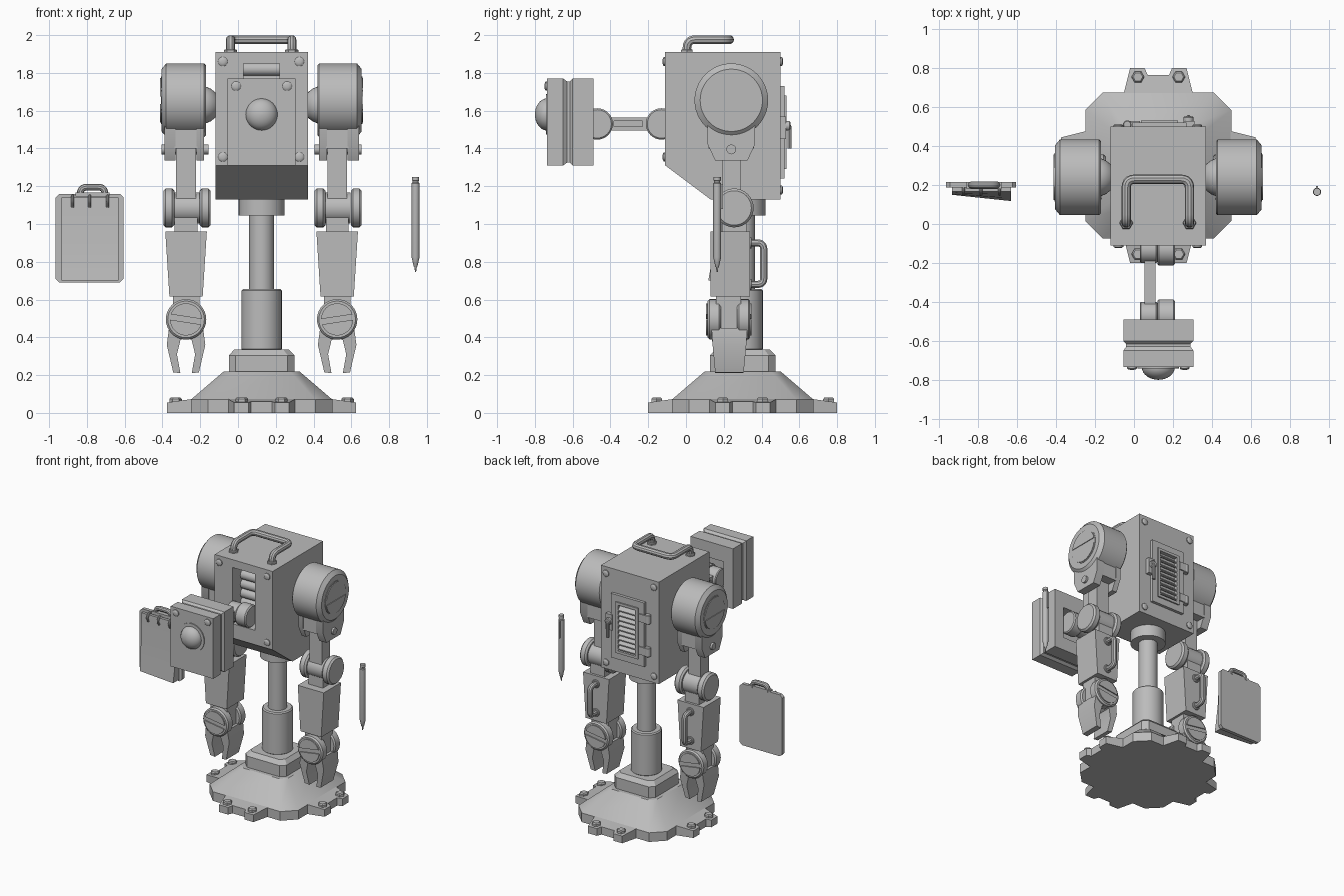
import bpy, bmesh, math
from mathutils import Vector

if "Cube" in bpy.data.objects:
    bpy.data.objects.remove(bpy.data.objects["Cube"])

GREY = bpy.data.materials.new("plain_grey")
GREY.diffuse_color = (0.5, 0.5, 0.5, 1)
GREY.use_nodes = True
GREY.node_tree.nodes["Principled BSDF"].inputs["Base Color"].default_value = GREY.diffuse_color
CX, CY = 0.125, 0.30            # column axis


def at(axis, u, v, t):
    """Point from profile coordinates u, v and position t along the axis."""
    return {'X': (t, u, v), 'Y': (u, t, v), 'Z': (u, v, t)}[axis]


def loft(name, rings):
    """Skin a list of equal-sized loops and cap both ends."""
    bm = bmesh.new()
    loops = [[bm.verts.new(p) for p in r] for r in rings]
    n = len(loops[0])
    for a, b in zip(loops, loops[1:]):
        for i in range(n):
            j = (i + 1) % n
            bm.faces.new((a[i], a[j], b[j], b[i]))
    bm.faces.new(loops[0])
    bm.faces.new(loops[-1])
    bmesh.ops.recalc_face_normals(bm, faces=bm.faces)
    me = bpy.data.meshes.new(name)
    bm.to_mesh(me)
    bm.free()
    ob = bpy.data.objects.new(name, me)
    bpy.context.collection.objects.link(ob)
    me.materials.append(GREY)
    return ob


def prism(name, axis, pts, t0, t1):
    return loft(name, [[at(axis, u, v, t) for u, v in pts] for t in (t0, t1)])


def box(name, x0, x1, y0, y1, z0, z1):
    return prism(name, 'Z', [(x0, y0), (x1, y0), (x1, y1), (x0, y1)], z0, z1)


def turned(name, axis, c, sections, n=32):
    """Round part: c is the centre (u, v), sections are (t, radius)."""
    return loft(name, [[at(axis, c[0] + r * math.cos(math.tau * i / n),
                           c[1] + r * math.sin(math.tau * i / n), t) for i in range(n)]
                       for t, r in sections])


def disc(name, axis, c, r, t0, t1, bev=0.0, n=32):
    s = [(t0, r - bev), (t0 + bev, r), (t1 - bev, r), (t1, r - bev)] if bev else [(t0, r), (t1, r)]
    return turned(name, axis, c, s, n)


def bolt(name, axis, c, r, t, h):
    """Domed bolt head rising by signed height h."""
    return turned(name, axis, c, [(t - h * .2, r), (t + h * .5, r), (t + h * .85, r * .75), (t + h, r * .35)], 14)


def slotted_cap(name, axis, c, r, t, h, tilt):
    """Screw head: two raised half discs with a slot between."""
    for k in (0, 1):
        arc = [tilt + k * math.pi + 0.17 + (math.pi - 0.34) * i / 14 for i in range(15)]
        prism(name, axis, [(c[0] + r * math.cos(a), c[1] + r * math.sin(a)) for a in arc], t, t + h)


def tube(name, pts, r, fillet=0.04):
    """Round bar through pts with rounded corners."""
    P = [Vector(p) for p in pts]
    path = [P[0]]
    for a, b, c in zip(P, P[1:], P[2:]):
        s, e = b + (a - b).normalized() * fillet, b + (c - b).normalized() * fillet
        path += [s.lerp(b, k / 5).lerp(b.lerp(e, k / 5), k / 5) for k in range(6)]
    path.append(P[-1])
    cu = bpy.data.curves.new(name, 'CURVE')
    cu.dimensions, cu.bevel_depth, cu.bevel_resolution, cu.use_fill_caps = '3D', r, 3, True
    sp = cu.splines.new('POLY')
    sp.points.add(len(path) - 1)
    for q, p in zip(sp.points, path):
        q.co = (*p, 1)
    tmp = bpy.data.objects.new(name + "_path", cu)
    bpy.context.collection.objects.link(tmp)
    me = bpy.data.meshes.new_from_object(tmp.evaluated_get(bpy.context.evaluated_depsgraph_get()))
    bpy.data.objects.remove(tmp)
    me.materials.clear()
    me.materials.append(GREY)
    ob = bpy.data.objects.new(name, me)
    bpy.context.collection.objects.link(ob)


def cut(ob, cutter):
    m = ob.modifiers.new("cut", 'BOOLEAN')
    m.operation, m.object, m.solver = 'DIFFERENCE', cutter, 'EXACT'
    bpy.context.view_layer.objects.active = ob
    bpy.ops.object.modifier_apply(modifier=m.name)
    bpy.data.objects.remove(cutter)


def octagon(h, c, z):
    """Square of half width h with corners cut by c."""
    k = h - c
    return [(CX + x, CY + y, z) for x, y in
            [(-k, -h), (k, -h), (h, -k), (h, k), (k, h), (-k, h), (-h, k), (-h, -k)]]


# Base, pedestal and bolted feet
loft("base", [octagon(.375, .09, 0), octagon(.375, .09, .07), octagon(.20, .05, .22)])
loft("pedestal", [octagon(.173, .035, .215), octagon(.173, .035, .305), octagon(.145, .03, .335)])
EAR = [(-.18, .36), (-.145, .50), (-.07, .50), (-.055, .465), (.055, .465), (.07, .50), (.145, .50), (.18, .36)]
for q in range(4):
    ca, sa = round(math.cos(q * math.pi / 2)), round(math.sin(q * math.pi / 2))

    def turn(u, v):
        return CX + u * ca - v * sa, CY + u * sa + v * ca
    low = [(*turn(u, v), 0) for u, v in EAR]
    top = [(*turn(u, v), .055 + (.5 - v) * .14) for u, v in EAR]
    loft("foot", [low, top])
    for u in (-.105, .105):
        disc("foot_bolt", 'Z', turn(u, .455), .033, .05, .082, .008, 6)

# Telescopic column
disc("lower_column", 'Z', (CX, CY), .107, .33, .655, .008)
disc("upper_column", 'Z', (CX, CY), .066, .65, 1.06)
disc("column_collar", 'Z', (CX, CY), .122, 1.045, 1.14)

# Body with front bay and rolls inside
body = prism("body", 'X', [(-.11, 1.31), (.13, 1.13), (.5, 1.13), (.5, 1.91), (-.11, 1.91)], -.12, .37)
cut(body, box("bay_cutter", .03, .22, -.2, .04, 1.42, 1.85))
for i in range(5):
    disc("bay_roll", 'X', (.02, 1.82 - i * .07), .036, .03, .22, 0, 16)
for x in (-.08, .325):
    for z in (1.86, 1.355):
        bolt("front_bolt", 'Y', (x, z), .025, -.11, -.014)
    for z in (1.86, 1.18):
        bolt("back_bolt", 'Y', (x, z), .025, .5, .014)
    fx = -.04 if x < 0 else .285
    disc("handle_foot", 'Z', (fx, .005), .035, 1.905, 1.925, .005, 6)
tube("top_handle", [(-.04, .005, 1.91), (-.04, .005, 1.976), (-.04, .23, 1.976),
                    (.285, .23, 1.976), (.285, .005, 1.976), (.285, .005, 1.91)], .024, .045)

# Back door with louvres, hinges and latch
door = box("back_door", -.01, .27, .495, .522, 1.24, 1.73)
cut(door, box("vent_cutter", .055, .205, .503, .6, 1.31, 1.66))
frame = box("vent_frame", .035, .225, .51, .532, 1.29, 1.68)
cut(frame, box("frame_cutter", .055, .205, .4, .6, 1.31, 1.66))
for i in range(9):
    z = 1.325 + i * .037
    prism("louvre", 'X', [(.5, z + .03), (.528, z), (.528, z - .008), (.5, z + .008)], .055, .205)
for z in (1.36, 1.61):
    disc("hinge", 'Z', (-.035, .51), .022, z - .035, z + .035, .004, 16)
    box("hinge_leaf", -.03, .03, .52, .53, z - .03, z + .03)
box("latch_plate", .255, .31, .5, .53, 1.45, 1.57)
tube("latch_handle", [(.28, .525, 1.52), (.28, .548, 1.52), (.28, .548, 1.40)], .012, .012)
disc("latch_knob", 'Y', (.28, 1.52), .026, .525, .552, .005, 16)

# Head block with waist groove, rear recess and lens
head = loft("head", [[at('Y', x, z, y) for x, z in
                      [(-.055 + g, 1.31 + g), (.305 - g, 1.31 + g), (.305 - g, 1.77 - g), (-.055 + g, 1.77 - g)]]
                     for y, g in [(-.735, 0), (-.65, 0), (-.63, .015), (-.615, .015), (-.6, 0), (-.49, 0)]])
cut(head, box("recess_cutter", .025, .225, -.575, -.4, 1.41, 1.65))
disc("lens_ring", 'Y', (CX, 1.58), .107, -.742, -.73)
turned("lens", 'Y', (CX, 1.58), [(-.735 - .065 * math.sin(a), max(.085 * math.cos(a), .002))
                                 for a in [i * math.pi / 16 for i in range(9)]])
for x in (-.01, .26):
    bolt("head_bolt", 'Y', (x, 1.73), .025, -.735, -.014)

# Neck link between two pivots
for y in (-.47, -.13):
    disc("neck_pivot", 'X', (y, 1.53), .083, .12, .21, .008)
    disc("neck_cheek", 'X', (y, 1.53), .07, .03, .12, .006)
neck = box("neck_bar", .055, .11, -.43, -.17, 1.495, 1.565)
for x in (.04, .10):
    cut(neck, box("slot_cutter", x, x + .025, -.38, -.23, 1.515, 1.545))

# Arms, built outward from the column on each side
CLAW = [(.09, .45), (.102, .36), (.068, .215), (.03, .21), (.048, .31), (.03, .385), (0, .40), (0, .45)]
for s in (-1, 1):
    def X(d):
        return CX + s * d
    mid = X(.4)
    turned("shoulder_ball", 'X', (.24, 1.63), [(X(.32 + .1 * -math.cos(a)), max(.1 * math.sin(a), .002))
                                               for a in [i * math.pi / 12 for i in range(13)]])
    turned("shoulder", 'X', (.24, 1.655), [(X(.295), .185), (X(.305), .195), (X(.505), .195), (X(.53), .165)], 48)
    disc("shoulder_cap", 'X', (.24, 1.655), .125, X(.52), X(.533))
    slotted_cap("shoulder_screw", 'X', (.24, 1.655), .118, X(.53), s * .008, 0)
    fork = [(.115, 1.62), (.115, 1.42), (.155, 1.335), (.325, 1.335), (.365, 1.42), (.365, 1.62)]
    for a, b in ((.305, .345), (.455, .515)):
        prism("shoulder_fork", 'X', fork, X(a), X(b))
    box("fork_web", X(.34), X(.46), .12, .36, 1.40, 1.62)
    disc("fork_pin", 'X', (.24, 1.395), .026, X(.28), X(.53), 0, 16)
    box("upper_arm", mid - .052, mid + .052, .19, .29, 1.12, 1.42)
    # Elbow
    disc("elbow_hub", 'X', (.255, 1.085), .082, X(.33), X(.47))
    for a in (.28, .472):
        disc("elbow_disc", 'X', (.255, 1.085), .103, mid + a - .4, mid + a - .342, .012)
    box("elbow_neck", mid - .06, mid + .06, .19, .32, .95, 1.06)
    # Forearm and its rear grip
    loft("forearm", [[(mid - w, .13, z), (mid + w, .13, z), (mid + w, .338, z), (mid - w, .338, z)]
                     for z, w in ((.615, .088), (.96, .11))])
    tube("forearm_grip", [(mid, .33, .68), (mid, .412, .68), (mid, .412, .90), (mid, .33, .90)], .02, .035)
    for z in (.68, .90):
        disc("grip_foot", 'Y', (mid, z), .03, .33, .348, .004, 16)
    # Wrist discs and claws
    box("wrist_block", mid - .07, mid + .07, .16, .29, .42, .62)
    for y0, y1, t, h in ((.115, .185, .115, -.008), (.27, .34, .34, .008)):
        disc("wrist_disc", 'Y', (mid, .495), .107, y0, y1, .01)
        slotted_cap("wrist_screw", 'Y', (mid, .495), .085, t, h, .15 * s)
    for k in (-1, 1):
        claw = prism("claw", 'Y', [(mid + k * u, v) for u, v in CLAW], .135, .325)
        for v in claw.data.vertices:
            v.co.y = .23 + (v.co.y - .23) * (1 - max(0, .42 - v.co.z) * 1.0)

# Clipboard with curled sheets, rings and carry loop
prism("clipboard", 'Y', [(-.965, .71), (-.945, .69), (-.625, .69), (-.605, .71), (-.605, 1.14),
                         (-.625, 1.16), (-.945, 1.16), (-.965, 1.14)], .188, .215)
loft("sheets", [[(-.935, .19 - f, z), (-.632, .19 - g, z), (-.632, .19, z), (-.935, .19, z)]
                for z, f, g in ((.70, .04, .072), (.78, .036, .058), (.90, .03, .04), (1.14, .022, .022))])
for x in (-.875, -.785, -.69):
    tube("sheet_ring", [(x, .165, 1.09), (x, .15, 1.12), (x, .17, 1.15), (x, .195, 1.145)], .008, .01)
tube("carry_loop", [(-.835, .2, 1.15), (-.835, .2, 1.195), (-.705, .2, 1.195), (-.705, .2, 1.15)], .018, .035)
box("loop_mount", -.86, -.68, .18, .215, 1.145, 1.168)

# Pen
turned("pen", 'Z', (.94, .165), [(.745, .003), (.77, .006), (.775, .010), (.825, .021), (1.215, .021),
                                (1.22, .016), (1.228, .016), (1.23, .019), (1.25, .019)], 16)
box("pen_clip", .935, .945, .185, .195, 1.08, 1.21)

bpy.ops.object.select_all(action='DESELECT')
for ob in bpy.context.scene.objects:
    ob.select_set(True)
    bpy.context.view_layer.objects.active = ob
bpy.ops.object.shade_smooth_by_angle(angle=math.radians(30))
